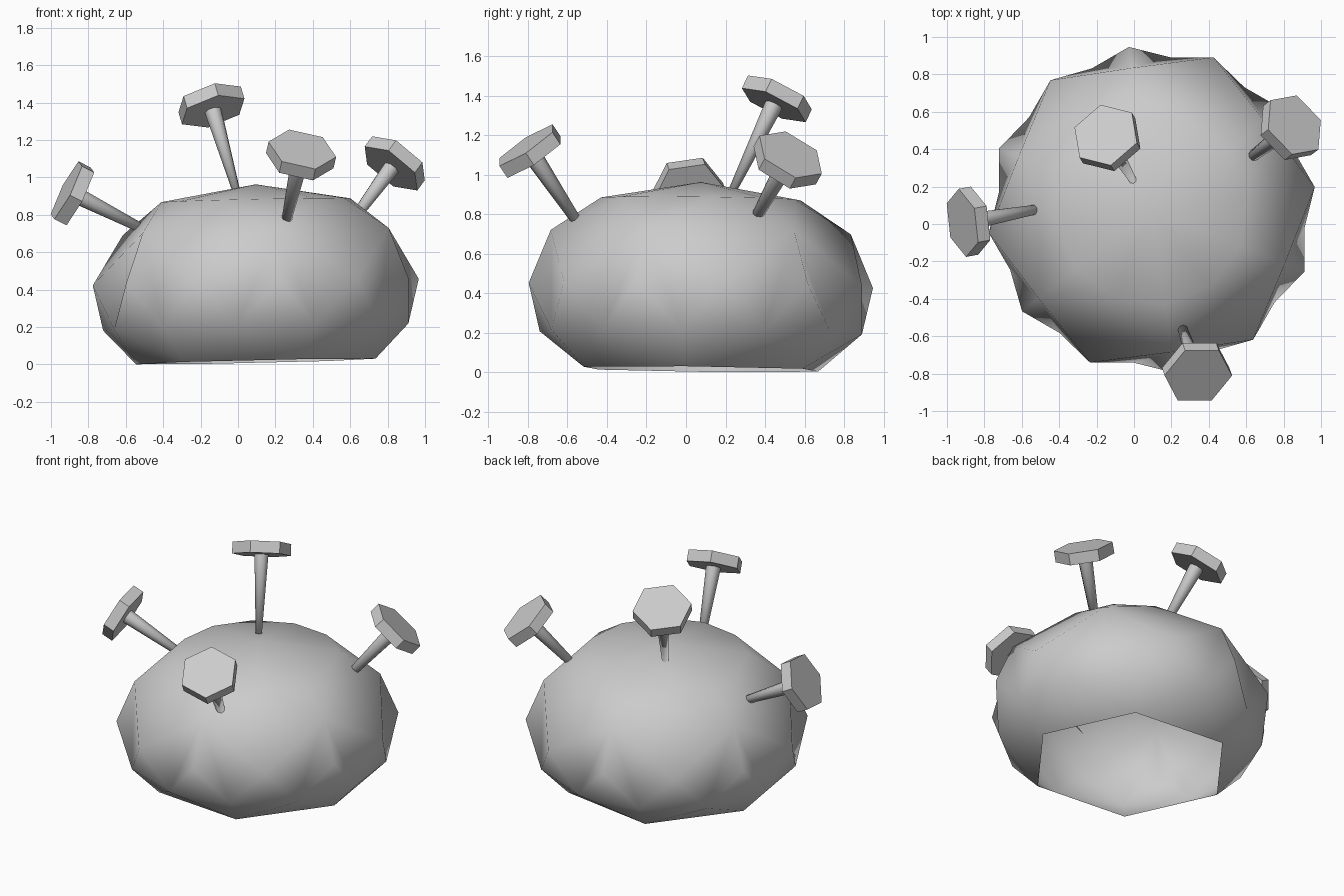
import bpy, bmesh, math
from mathutils import Vector, Matrix

if "Cube" in bpy.data.objects:
    bpy.data.objects.remove(bpy.data.objects["Cube"])

CX, CY, PHASE = 0.095, 0.075, 8


def finish(bm, name):
    bmesh.ops.recalc_face_normals(bm, faces=bm.faces)
    me = bpy.data.meshes.new(name)
    bm.to_mesh(me)
    bm.free()
    ob = bpy.data.objects.new(name, me)
    bpy.context.collection.objects.link(ob)
    return ob


def ring(bm, n, r, z, offset=0):
    """Ring of vertices on the slightly tilted boulder."""
    out = []
    for i in range(n):
        a = math.radians(PHASE + offset + 360 * i / n)
        x, y = r * math.cos(a), r * math.sin(a)
        out.append(bm.verts.new((CX + x, CY + y, z + 0.022 * x - 0.012 * y)))
    return out


# Boulder: hollow shell of staggered rings, open six-sided bottom
bm = bmesh.new()
base = ring(bm, 6, 0.645, 0.016, -15)
low = ring(bm, 12, 0.822, 0.20, 15)
mid = ring(bm, 12, 0.88, 0.44)
high = ring(bm, 6, 0.767, 0.71, 30)
top = ring(bm, 12, 0.51, 0.878)
apex = bm.verts.new((CX, CY, 0.963))
for k in range(6):
    e, o, n = 2 * k, 2 * k + 1, (2 * k + 2) % 12
    for tri in (
        (base[k], low[e - 1], low[e - 2]), (base[k], low[e], low[e - 1]),
        (base[k], base[(k + 1) % 6], low[e]),
        (low[e], mid[e], low[e - 1]), (low[o], mid[o], low[e]),
        (low[e], high[k], mid[e]), (low[e], mid[o], high[k]),
        (low[o], high[k], mid[o]), (low[o], mid[n], high[k]),
        (mid[e], high[k], high[k - 1]), (high[k - 1], high[k], top[e]),
        (high[k], top[o], top[e]), (high[k], top[n], top[o]),
        (apex, top[e], top[o]), (apex, top[o], top[n]),
    ):
        bm.faces.new(tri).smooth = True
finish(bm, "boulder")


def nail(name, foot, head, corner):
    """Pointed spike with a hexagonal head; corner points at one head vertex."""
    foot, head = Vector(foot), Vector(head)
    w = (head - foot).normalized()
    u = Vector(corner)
    u = (u - w * u.dot(w)).normalized()
    rot = Matrix((u, w.cross(u), w)).transposed().to_4x4()
    length = 0.93
    bm = bmesh.new()
    bmesh.ops.create_cone(bm, cap_ends=True, segments=8, radius1=0.0,
                          radius2=0.049, depth=length,
                          matrix=Matrix.Translation(head - w * length / 2) @ rot)
    bmesh.ops.remove_doubles(bm, verts=bm.verts, dist=0.0001)
    for f in bm.faces:
        f.smooth = len(f.verts) == 3
    finish(bm, name + "_spike")
    bm = bmesh.new()
    bmesh.ops.create_cone(bm, cap_ends=True, segments=6, radius1=0.185,
                          radius2=0.185, depth=0.074)
    # turn the head so that a vertex lies on the corner direction
    v = max(bm.verts, key=lambda p: p.co.z).co
    turn = Matrix.Rotation(-math.atan2(v.y, v.x), 4, 'Z')
    bm.transform(Matrix.Translation(head) @ rot @ turn)
    finish(bm, name + "_head")


# Four nails sticking out of the boulder
nail("top_nail", (-0.01, 0.24, 0.93), (-0.142, 0.46, 1.385), (-0.03, 0.175, -0.09))
nail("front_nail", (0.26, -0.56, 0.775), (0.337, -0.79, 1.12), (1, 0, -0.23))
nail("left_nail", (-0.54, 0.075, 0.74), (-0.885, 0.012, 0.915), (0.064, 0.08, 0.16))
nail("right_nail", (0.65, 0.375, 0.82), (0.838, 0.515, 1.075), (0.015, 0.175, -0.105))
